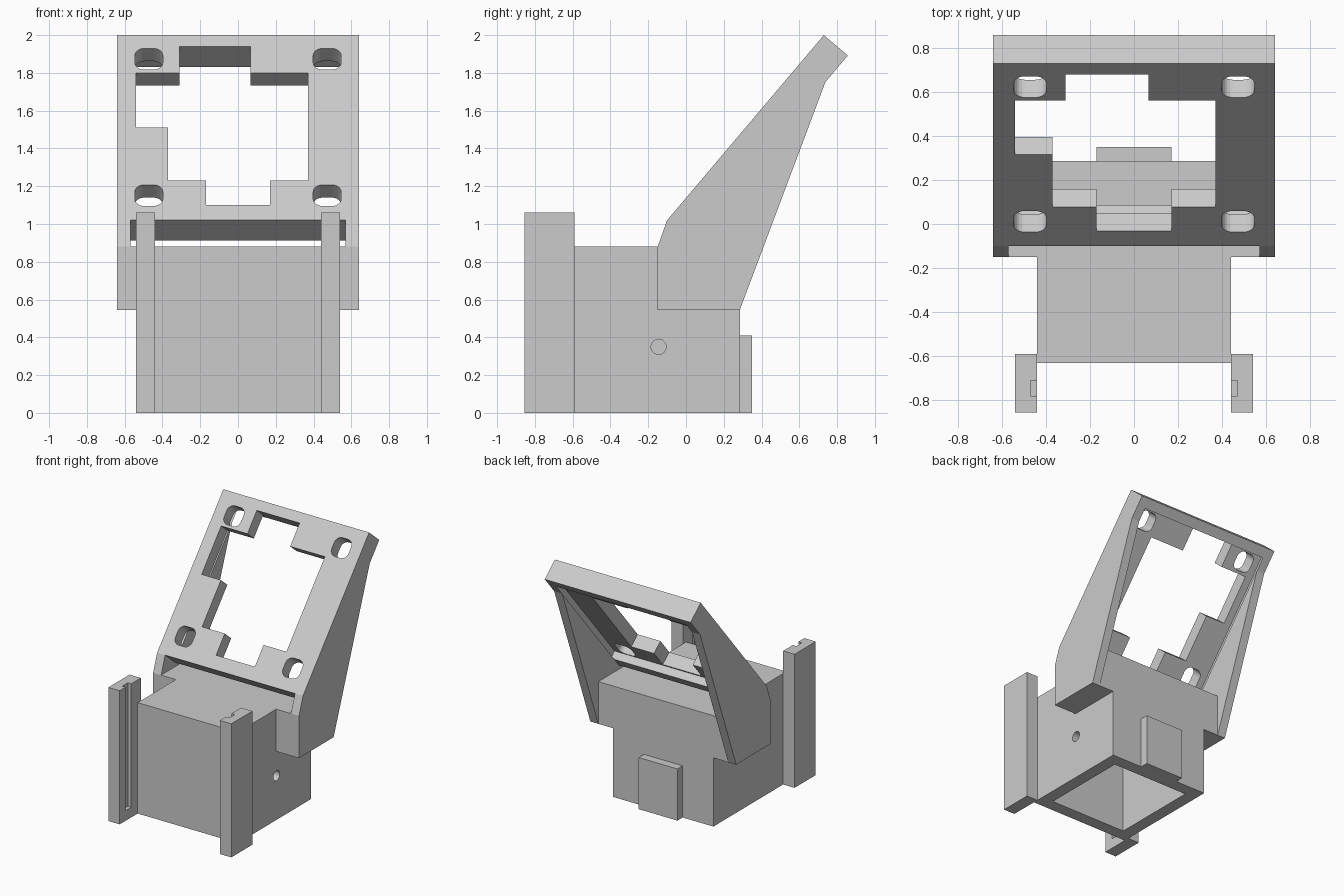
import bpy, bmesh, math
from mathutils import Matrix, Vector

cube = bpy.data.objects.get("Cube")
if cube:
    bpy.data.objects.remove(cube, do_unlink=True)

grey = bpy.data.materials.new("light_grey")
grey.use_nodes = True
colour = (0.6, 0.6, 0.6, 1)
grey.diffuse_color = colour
grey.node_tree.nodes["Principled BSDF"].inputs["Base Color"].default_value = colour

# Local frame of the tilted plate: x across, s up the slope, t into its thickness
LENGTH, THICK, SKIN = 1.284, 0.167, 0.105
ORIGIN = Vector((0, -0.1, 1.02))
UP = Vector((0, 0.646, 0.763)).normalized()
BACK = Vector((0, UP.z, -UP.y))
TILT = Matrix.Translation(ORIGIN) @ Matrix((Vector((1, 0, 0)), UP, BACK)).transposed().to_4x4()


def prism(name, points, depth):
    """Solid between a ring of 3D points and the same ring moved by depth."""
    bm = bmesh.new()
    face = bm.faces.new([bm.verts.new(p) for p in points])
    new = bmesh.ops.extrude_face_region(bm, geom=[face])["geom"]
    bmesh.ops.translate(bm, vec=depth, verts=[v for v in new if isinstance(v, bmesh.types.BMVert)])
    bmesh.ops.recalc_face_normals(bm, faces=bm.faces)
    mesh = bpy.data.meshes.new(name)
    bm.to_mesh(mesh)
    bm.free()
    mesh.materials.append(grey)
    obj = bpy.data.objects.new(name, mesh)
    bpy.context.collection.objects.link(obj)
    return obj


def box(name, x, y, z):
    ring = [(x[0], y[0], z[0]), (x[1], y[0], z[0]), (x[1], y[1], z[0]), (x[0], y[1], z[0])]
    return prism(name, ring, (0, 0, z[1] - z[0]))


def sloped(name, outline, t0, t1):
    """Prism drawn on the tilted plate, from depth t0 to t1."""
    return prism(name, [TILT @ Vector((x, s, t0)) for x, s in outline], BACK * (t1 - t0))


def cut(obj, *cutters):
    for c in cutters:
        mod = obj.modifiers.new("cut", "BOOLEAN")
        mod.operation, mod.solver, mod.object = "DIFFERENCE", "EXACT", c
        c.hide_render = True
        c.hide_viewport = True
        c.display_type = "WIRE"


def rectangle(x, s0, s1):
    return [(-x, s0), (x, s0), (x, s1), (-x, s1)]


def rounded(cx, cs, half, r):
    pts = []
    for i, (sx, ss) in enumerate([(1, 1), (-1, 1), (-1, -1), (1, -1)]):
        for k in range(7):
            a = math.radians(90 * i + 15 * k)
            pts.append((cx + sx * (half - r) + r * math.cos(a),
                        cs + ss * (half - r) + r * math.sin(a)))
    return pts


# Hollow body, open underneath, with a small hole in its left side
body = box("body", (-0.44, 0.44), (-0.63, 0.285), (0, 0.88))
cavity = box("cavity_cutter", (-0.34, 0.34), (-0.53, 0.185), (-0.1, 0.78))
ring = [(0.3, -0.145 + 0.04 * math.cos(a), 0.35 + 0.04 * math.sin(a))
        for a in [math.tau * k / 24 for k in range(24)]]
cut(body, cavity, prism("side_hole_cutter", ring, (0.3, 0, 0)))

# Tab on the back
box("back_tab", (-0.17, 0.17), (0.28, 0.35), (0, 0.41))

# Tilted plate, with a recess in its back, a stepped window and four slots
plate = sloped("tilted_plate", rectangle(0.57, 0, LENGTH), 0, THICK)
recess = sloped("recess_cutter", rectangle(0.6, 0.09, 1.205), SKIN, THICK + 0.03)
wing_groove = sloped("groove_cutter", rectangle(0.6, 0.09, 1.205), SKIN, THICK)
steps = [(-0.31, 1.94), (0.065, 1.94), (0.065, 1.80), (0.37, 1.80), (0.37, 1.23), (0.17, 1.23),
         (0.17, 1.10), (-0.17, 1.10), (-0.17, 1.23), (-0.37, 1.23), (-0.37, 1.51), (-0.54, 1.51),
         (-0.54, 1.80), (-0.31, 1.80)]
window = sloped("window_cutter", [(x, (z - ORIGIN.z) / UP.z) for x, z in steps], -0.1, 0.3)
slots = [sloped("slot_cutter", rounded(x, s, 0.074, 0.05), -0.1, 0.3)
         for x in (-0.472, 0.472) for s in (0.172, 1.118)]
cut(plate, recess, window, *slots)

# Side profile shared by both wings
low = [(-0.15, 0.545), (-0.15, 0.88), (ORIGIN.y, ORIGIN.z)]
tips = [TILT @ Vector(p) for p in ((0, LENGTH, 0), (0, LENGTH, THICK), (0, 1.1, THICK))]
profile = low + [(p.y, p.z) for p in tips] + [(0.285, 0.545)]

for side, name in ((1, "left"), (-1, "right")):
    wing = prism(name + "_wing", [(side * 0.57, y, z) for y, z in profile], (side * 0.07, 0, 0))
    cut(wing, wing_groove)
    # Shoulder joining the wing to the body
    xs = sorted((side * 0.43, side * 0.57))
    box(name + "_shoulder", xs, (-0.15, 0.285), (0.545, 0.88))
    # Front post with a groove down its inner face
    xs = sorted((side * 0.44, side * 0.54))
    post = box(name + "_post", xs, (-0.855, -0.59), (0, 1.06))
    xs = sorted((side * 0.40, side * 0.47))
    cut(post, box(name + "_groove_cutter", xs, (-0.78, -0.71), (0.08, 1.2)))
